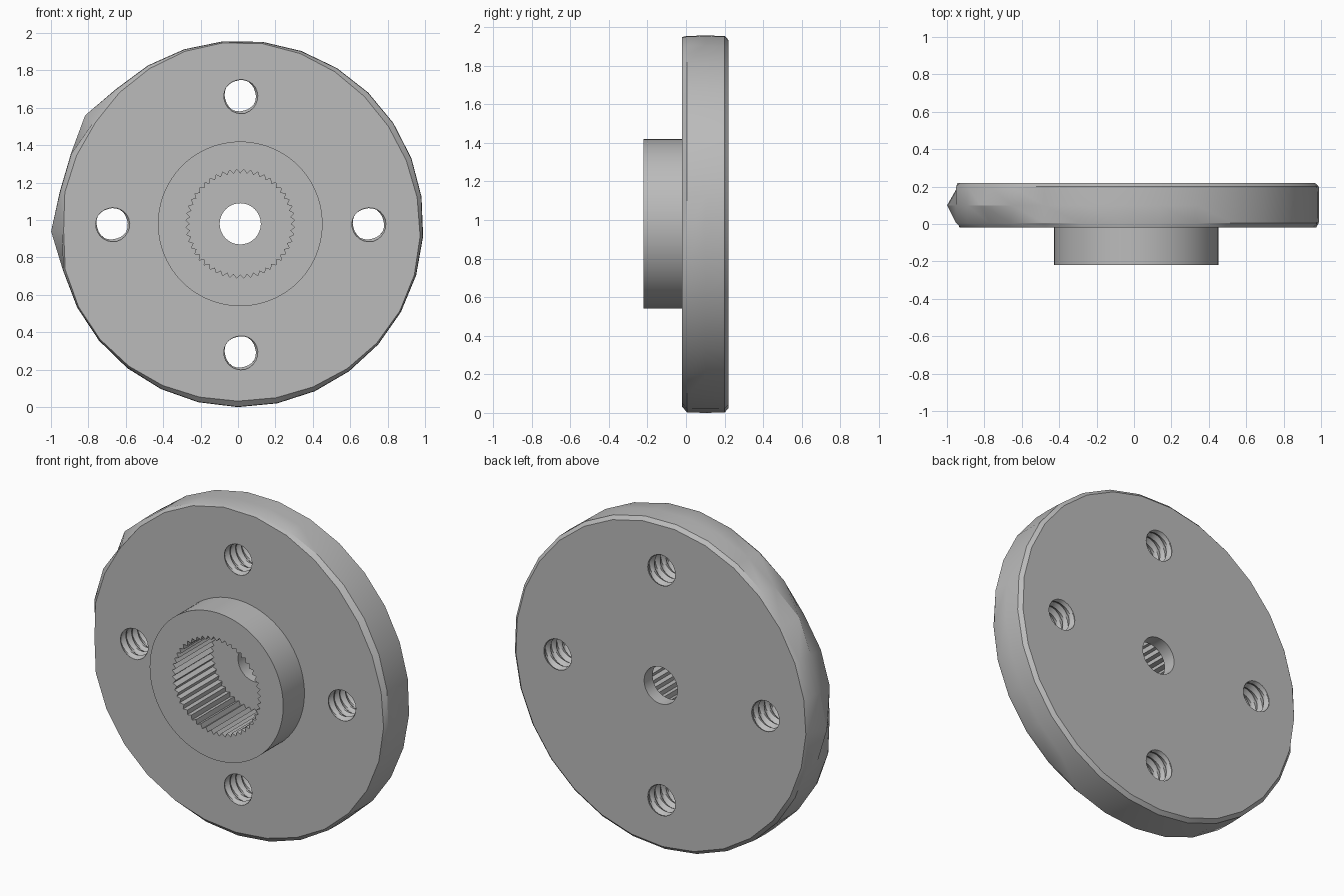
import bpy, bmesh
from math import cos, sin, radians, tau

CX, CZ = 0.012, 0.98        # shared axis of the flange, hub and bore

cube = bpy.data.objects.get("Cube")
if cube:
    bpy.data.objects.remove(cube, do_unlink=True)

metal = bpy.data.materials.new("grey metal")
metal.use_nodes = True
grey = (0.5, 0.5, 0.5, 1)
metal.diffuse_color = grey
metal.node_tree.nodes["Principled BSDF"].inputs["Base Color"].default_value = grey


def loft(name, ys, sides, radius, cx=CX, cz=CZ, start=0.0):
    """Capped solid along y; radius(row, side, y) gives each ring point."""
    bm = bmesh.new()
    rings = []
    for j, y in enumerate(ys):
        ring = []
        for i in range(sides):
            a, r = start + tau * i / sides, radius(j, i, y)
            ring.append(bm.verts.new((cx + r * cos(a), y, cz + r * sin(a))))
        rings.append(ring)
    for lo, hi in zip(rings, rings[1:]):
        for i in range(sides):
            k = (i + 1) % sides
            bm.faces.new((lo[i], lo[k], hi[k], hi[i]))
    bm.faces.new(rings[0])
    bm.faces.new(rings[-1])
    bmesh.ops.recalc_face_normals(bm, faces=bm.faces[:])
    mesh = bpy.data.meshes.new(name)
    bm.to_mesh(mesh)
    bm.free()
    mesh.materials.append(metal)
    obj = bpy.data.objects.new(name, mesh)
    bpy.context.collection.objects.link(obj)
    return obj


def combine(target, tool, operation):
    """Apply a boolean and discard the tool."""
    mod = target.modifiers.new("boolean", "BOOLEAN")
    mod.operation, mod.object, mod.solver = operation, tool, "EXACT"
    bpy.context.view_layer.objects.active = target
    bpy.ops.object.modifier_apply(modifier=mod.name)
    bpy.data.objects.remove(tool, do_unlink=True)


# Flange: worn, faceted rim with two burrs on one side
RIM_SIDES, BURRS = 29, (0, 26)


def rim_radius(row, side, y):
    wear = sin(3 * tau * side / RIM_SIDES)
    burr = side in BURRS
    front = 0.945 if burr else 0.96 + 0.012 * wear
    edge = 0.955 if burr else 0.978
    middle = 1.012 if burr else 0.98
    return (front, edge, middle, edge, 0.957)[row]


flange = loft("flange", (-0.02, 0.005, 0.1, 0.2, 0.22), RIM_SIDES,
              rim_radius, start=radians(182.3))

# Raised hub on the front
hub = loft("hub", (-0.22, 0.05), 96, lambda j, i, y: 0.44)
combine(flange, hub, "UNION")

# Splined blind bore, then the small hole through its floor
TEETH = 48
bore = loft("bore_cutter", (-0.3, 0.14), TEETH * 2,
            lambda j, i, y: 0.292 if i % 2 else 0.27)
combine(flange, bore, "DIFFERENCE")
centre_hole = loft("centre_hole_cutter", (0.05, 0.3), 48, lambda j, i, y: 0.11)
combine(flange, centre_hole, "DIFFERENCE")

# Four threaded screw holes
THREAD_SIDES, PITCH = 24, 0.054


def thread_radius(row, side, y):
    phase = (y / PITCH + side / THREAD_SIDES) % 1
    return 0.082 + 0.036 * min(phase, 1 - phase)


thread_rows = [-0.07 + PITCH / 4 * k for k in range(26)]
for q in range(4):
    a = tau * q / 4
    screw = loft("screw_hole_cutter", thread_rows, THREAD_SIDES, thread_radius,
                 CX + 0.685 * cos(a), CZ + 0.685 * sin(a))
    combine(flange, screw, "DIFFERENCE")

# Smooth the curved walls, keep real edges crisp
flange.name = "flanged_hub"
bpy.ops.object.select_all(action="DESELECT")
flange.select_set(True)
bpy.context.view_layer.objects.active = flange
bpy.ops.object.shade_smooth_by_angle(angle=radians(25))
